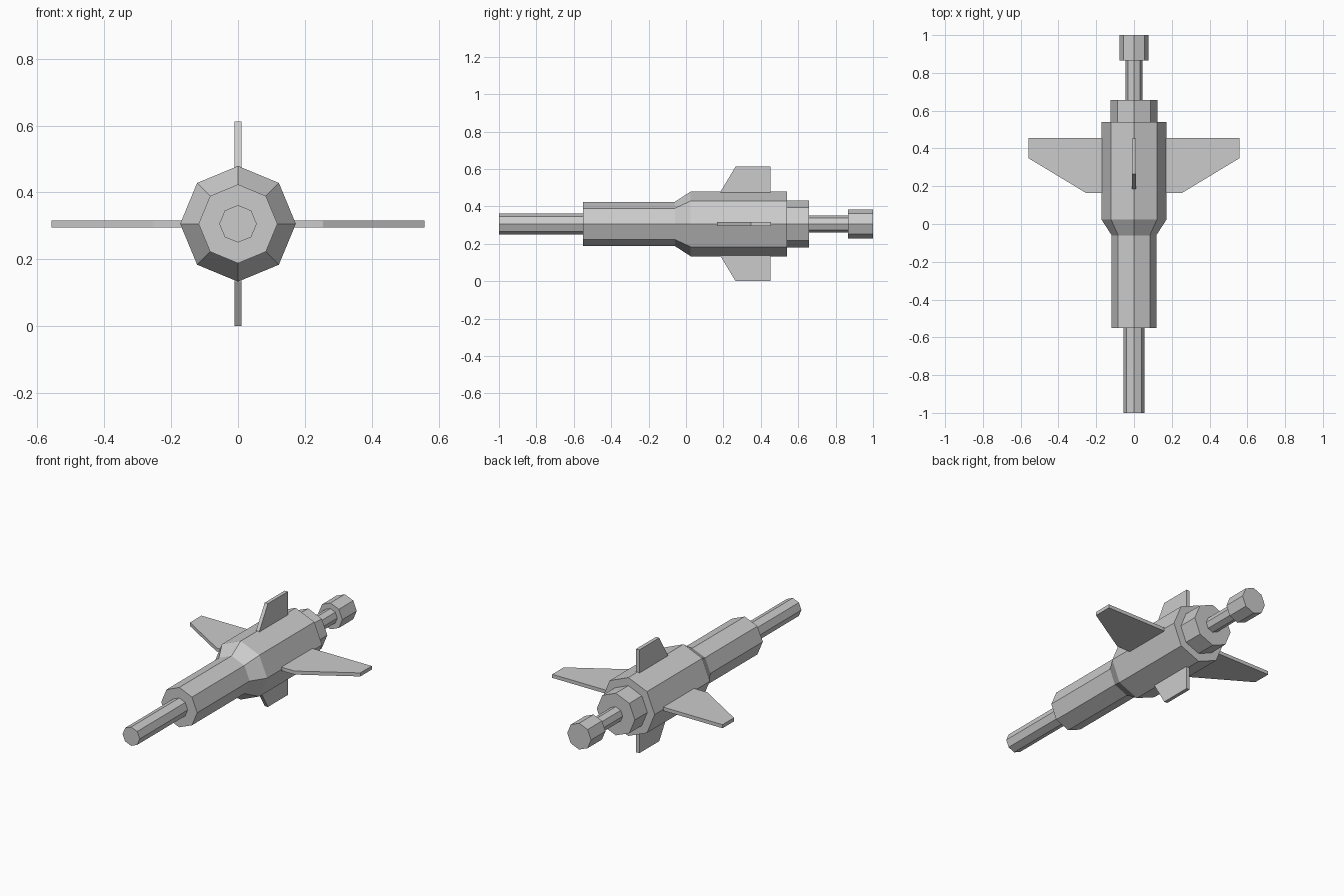
import bpy, bmesh, math

if "Cube" in bpy.data.objects:
    bpy.data.objects.remove(bpy.data.objects["Cube"])

AXIS = 0.306   # height of the long axis
SIDES = 8


def make_object(name, bm):
    bmesh.ops.recalc_face_normals(bm, faces=bm.faces[:])
    mesh = bpy.data.meshes.new(name)
    bm.to_mesh(mesh)
    bm.free()
    obj = bpy.data.objects.new(name, mesh)
    obj.location.z = AXIS
    bpy.context.collection.objects.link(obj)
    return obj


def octagonal_part(name, profile):
    """Capped octagonal body along y from (y, radius) points."""
    bm = bmesh.new()
    rings = []
    for y, r in profile:
        angles = [2 * math.pi * i / SIDES for i in range(SIDES)]
        rings.append([bm.verts.new((r * math.cos(a), y, r * math.sin(a))) for a in angles])
    for a, b in zip(rings, rings[1:]):
        for i in range(SIDES):
            j = (i + 1) % SIDES
            bm.faces.new((a[i], a[j], b[j], b[i]))
    bm.faces.new(rings[0])
    bm.faces.new(rings[-1])
    return make_object(name, bm)


def fin_pair(name, outline, thickness, vertical):
    """Flat fin from (distance from axis, y) outline, mirrored across the axis."""
    bm = bmesh.new()
    h = thickness / 2
    place = (lambda d, y, t: (t, y, d)) if vertical else (lambda d, y, t: (d, y, t))
    face = bm.faces.new([bm.verts.new(place(d, y, -h)) for d, y in outline])
    ext = bmesh.ops.extrude_face_region(bm, geom=[face])
    verts = [g for g in ext["geom"] if isinstance(g, bmesh.types.BMVert)]
    bmesh.ops.translate(bm, verts=verts, vec=place(0, 0, thickness))
    obj = make_object(name, bm)
    mirror = obj.modifiers.new("Mirror", 'MIRROR')
    mirror.use_axis = (not vertical, False, vertical)
    mirror.use_mirror_merge = False


# Body parts from front to back, each set slightly into its neighbour
octagonal_part("front_barrel", [(-1.0, 0.056), (-0.52, 0.056)])
octagonal_part("main_hull", [(-0.55, 0.118), (-0.06, 0.118), (0.025, 0.173), (0.54, 0.173)])
octagonal_part("rear_collar", [(0.50, 0.125), (0.657, 0.125)])
octagonal_part("tail_rod", [(0.62, 0.045), (0.90, 0.045)])
octagonal_part("tail_cap", [(0.865, 0.078), (1.0, 0.078)])

# Side wings and upright fins
fin_pair("side_wings", [(0.10, 0.165), (0.255, 0.165), (0.558, 0.348), (0.558, 0.455), (0.10, 0.455)],
         0.021, False)
fin_pair("upright_fins", [(0.12, 0.185), (0.173, 0.185), (0.306, 0.265), (0.306, 0.452), (0.12, 0.452)],
         0.021, True)
